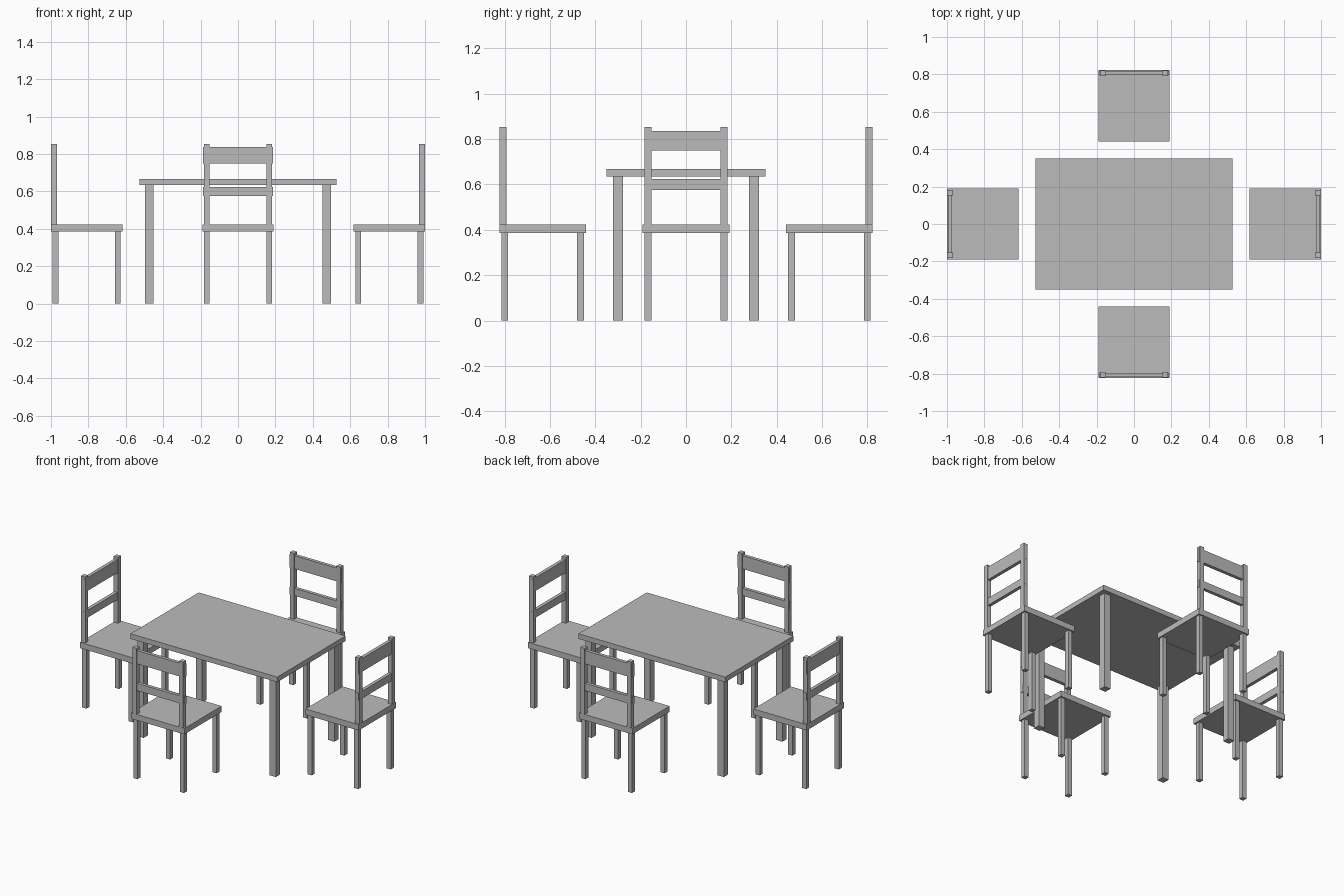
import bpy
import bmesh
import math
from mathutils import Matrix, Vector

if "Cube" in bpy.data.objects:
    bpy.data.objects.remove(bpy.data.objects["Cube"])

grey = bpy.data.materials.new("plain grey")
grey.diffuse_color = (0.5, 0.5, 0.5, 1)
grey.use_nodes = True
grey.node_tree.nodes["Principled BSDF"].inputs["Base Color"].default_value = grey.diffuse_color


def box(name, center, size, matrix=Matrix()):
    """Flat-sided box, placed in the frame given by matrix."""
    mesh = bpy.data.meshes.new(name)
    bm = bmesh.new()
    bmesh.ops.create_cube(bm, size=1)
    bmesh.ops.scale(bm, vec=Vector(size), verts=bm.verts)
    bmesh.ops.translate(bm, vec=Vector(center), verts=bm.verts)
    bm.to_mesh(mesh)
    bm.free()
    mesh.materials.append(grey)
    obj = bpy.data.objects.new(name, mesh)
    obj.matrix_world = matrix
    bpy.context.collection.objects.link(obj)
    return obj


# Table
TOP_UNDER, TOP = 0.634, 0.667
box("table_top", (0, 0, (TOP_UNDER + TOP) / 2), (1.054, 0.70, TOP - TOP_UNDER))
for sx in (-1, 1):
    for sy in (-1, 1):
        box("table_leg", (sx * 0.475, sy * 0.30, TOP_UNDER / 2),
            (0.045, 0.045, TOP_UNDER))


def chair(label, distance, angle, slat_width):
    """Chair facing the table; its back is on the local -y side."""
    m = Matrix.Rotation(angle, 4, 'Z') @ Matrix.Translation((0, -distance, 0))
    box(label + "_seat", (0, 0, 0.405), (0.382, 0.382, 0.038), m)
    for sx in (-1, 1):
        for side, sy in (("back", -1), ("front", 1)):
            box(f"{label}_{side}_leg", (sx * 0.167, sy * 0.167, 0.194),
                (0.030, 0.030, 0.388), m)
        box(label + "_back_post", (sx * 0.167, -0.175, 0.636),
            (0.030, 0.030, 0.432), m)
    # Backrest slats, set within the depth of the posts
    box(label + "_upper_slat", (0, -0.175, 0.793), (slat_width, 0.022, 0.086), m)
    box(label + "_lower_slat", (0, -0.175, 0.600), (slat_width, 0.022, 0.048), m)


# Four chairs around the table
chair("front_chair", 0.632, 0, 0.372)
chair("right_chair", 0.809, math.pi / 2, 0.366)
chair("back_chair", 0.632, math.pi, 0.372)
chair("left_chair", 0.809, -math.pi / 2, 0.366)
